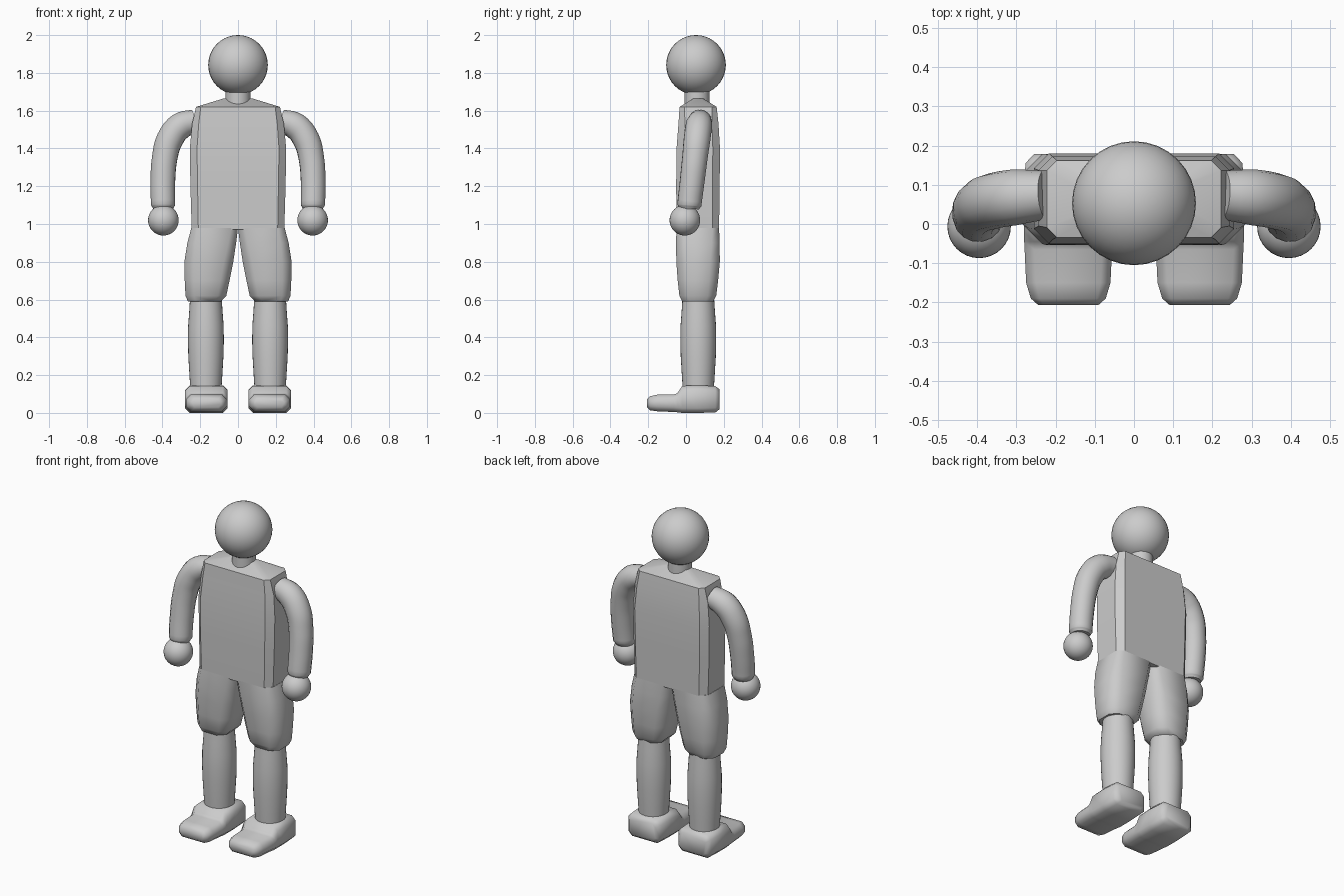
import bpy, bmesh, math
from mathutils import Matrix

if "Cube" in bpy.data.objects:
    bpy.data.objects.remove(bpy.data.objects["Cube"])


def finish(ob, mirror):
    if mirror:
        ob.modifiers.new("mirror", 'MIRROR')


def add_bmesh(name, bm, mirror=False, angle=50):
    bmesh.ops.recalc_face_normals(bm, faces=bm.faces)
    me = bpy.data.meshes.new(name)
    bm.to_mesh(me)
    bm.free()
    me.shade_smooth()
    me.set_sharp_from_angle(angle=math.radians(angle))
    ob = bpy.data.objects.new(name, me)
    bpy.context.collection.objects.link(ob)
    finish(ob, mirror)
    return ob


def loft(name, sections, axis='z', mirror=False, angle=50):
    """Chamfered boxes: (position, a0, a1, b0, b1, chamfer) per section."""
    bm = bmesh.new()
    rings = []
    for p, a0, a1, b0, b1, c in sections:
        pts = [(a0 + c, b0), (a1 - c, b0), (a1, b0 + c), (a1, b1 - c),
               (a1 - c, b1), (a0 + c, b1), (a0, b1 - c), (a0, b0 + c)]
        rings.append([bm.verts.new((a, b, p) if axis == 'z' else (a, p, b)) for a, b in pts])
    for r, s in zip(rings, rings[1:]):
        for i in range(8):
            j = (i + 1) % 8
            bm.faces.new((r[i], r[j], s[j], s[i]))
    bm.faces.new(rings[0])
    bm.faces.new(rings[-1])
    return add_bmesh(name, bm, mirror, angle)


def round_loft(name, x, y, sections, mirror=False, n=32):
    """Round tube of (z, radius) sections."""
    bm = bmesh.new()
    rings = [[bm.verts.new((x + r * math.cos(math.tau * i / n), y + r * math.sin(math.tau * i / n), z))
              for i in range(n)] for z, r in sections]
    for r, s in zip(rings, rings[1:]):
        for i in range(n):
            j = (i + 1) % n
            bm.faces.new((r[i], r[j], s[j], s[i]))
    bm.faces.new(rings[0])
    bm.faces.new(rings[-1])
    return add_bmesh(name, bm, mirror)


def ball(name, centre, radius, mirror=False):
    bm = bmesh.new()
    bmesh.ops.create_uvsphere(bm, u_segments=32, v_segments=20, radius=radius,
                              matrix=Matrix.Translation(centre))
    return add_bmesh(name, bm, mirror)


# head and neck
ball("head", (0, 0.053, 1.842), 0.158)
round_loft("neck", 0, 0.058, [(1.63, 0.066), (1.73, 0.066)])

# torso with sloping shoulders
loft("torso", [
    (0.97, -0.245, 0.245, -0.050, 0.175, 0.035),
    (1.20, -0.252, 0.252, -0.052, 0.178, 0.038),
    (1.40, -0.255, 0.255, -0.050, 0.180, 0.038),
    (1.53, -0.243, 0.243, -0.040, 0.172, 0.035),
    (1.62, -0.222, 0.222, -0.034, 0.162, 0.025),
    (1.665, -0.075, 0.075, 0.040, 0.090, 0.015)], angle=32)

# baggy shorts
loft("shorts", [
    (0.59, 0.090, 0.265, -0.020, 0.145, 0.040),
    (0.62, 0.062, 0.278, -0.035, 0.160, 0.045),
    (0.70, 0.045, 0.282, -0.044, 0.170, 0.048),
    (0.80, 0.025, 0.284, -0.051, 0.179, 0.050),
    (0.90, 0.010, 0.268, -0.053, 0.178, 0.042),
    (0.98, 0.000, 0.247, -0.050, 0.175, 0.035)], mirror=True)

# lower legs
round_loft("lower_leg", 0.17, 0.065, [
    (0.12, 0.082), (0.20, 0.087), (0.30, 0.093), (0.38, 0.095),
    (0.46, 0.094), (0.54, 0.088), (0.62, 0.083)], mirror=True)

# shoes: heel block stepping down to the toe
loft("shoe", [
    (0.178, 0.080, 0.255, 0.020, 0.125, 0.020),
    (0.155, 0.058, 0.277, 0.002, 0.142, 0.025),
    (0.060, 0.055, 0.280, 0.000, 0.146, 0.025),
    (-0.020, 0.055, 0.280, 0.000, 0.143, 0.025),
    (-0.045, 0.055, 0.280, 0.003, 0.105, 0.025),
    (-0.065, 0.056, 0.279, 0.005, 0.097, 0.025),
    (-0.150, 0.060, 0.275, 0.008, 0.097, 0.025),
    (-0.190, 0.072, 0.263, 0.014, 0.088, 0.022),
    (-0.206, 0.090, 0.245, 0.030, 0.072, 0.015)], axis='y', mirror=True)

# arms: bent tubes
curve = bpy.data.curves.new("arm", 'CURVE')
curve.dimensions = '3D'
curve.bevel_depth = 0.066
curve.bevel_resolution = 6
curve.resolution_u = 5
curve.use_fill_caps = True
path = [(0.225, 0.074, 1.545, 0.95), (0.305, 0.068, 1.518, 1.08), (0.362, 0.058, 1.445, 1.08),
        (0.388, 0.047, 1.35, 1.03), (0.398, 0.032, 1.22, 1.0), (0.397, 0.018, 1.10, 0.98),
        (0.397, 0.017, 1.08, 0.8)]
spline = curve.splines.new('BEZIER')
spline.bezier_points.add(len(path) - 1)
for p, (x, y, z, r) in zip(spline.bezier_points, path):
    p.co = (x, y, z)
    p.radius = r
    p.handle_left_type = p.handle_right_type = 'AUTO'
arm = bpy.data.objects.new("arm", curve)
bpy.context.collection.objects.link(arm)
finish(arm, True)

# hands
ball("hand", (0.395, -0.006, 1.02), 0.081, mirror=True)
